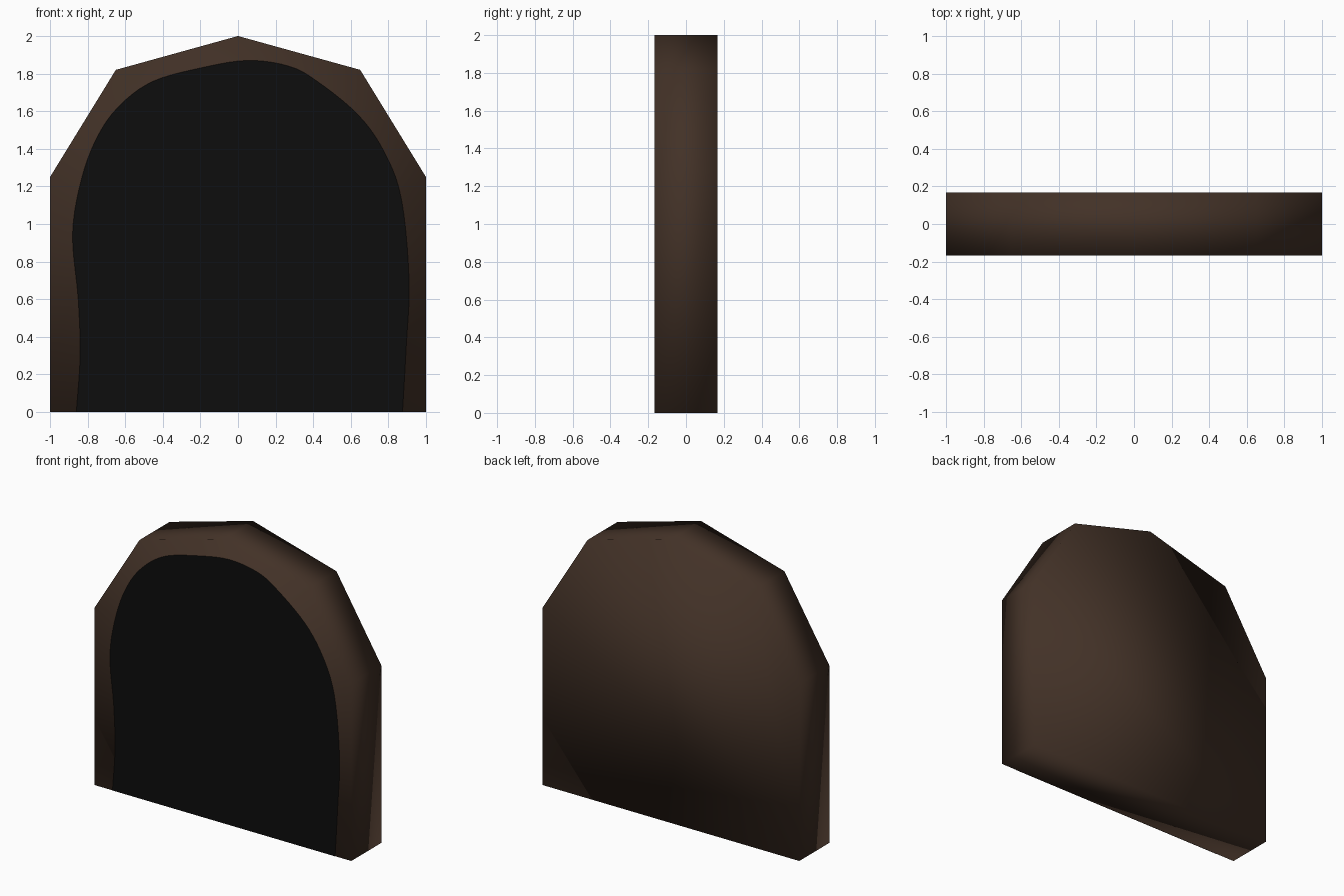
import bpy, bmesh
from mathutils import Vector

if "Cube" in bpy.data.objects:
    bpy.data.objects.remove(bpy.data.objects["Cube"])

DEPTH = 0.167


def material(name, rgb):
    m = bpy.data.materials.new(name)
    m.diffuse_color = (*rgb, 1)
    m.use_nodes = True
    m.node_tree.nodes["Principled BSDF"].inputs["Base Color"].default_value = m.diffuse_color
    return m


def make_object(name, bm, mat):
    bmesh.ops.recalc_face_normals(bm, faces=bm.faces) if len(bm.faces) > 1 else None
    me = bpy.data.meshes.new(name)
    bm.to_mesh(me)
    bm.free()
    me.materials.append(mat)
    ob = bpy.data.objects.new(name, me)
    bpy.context.collection.objects.link(ob)
    return ob


def smooth_curve(pts, steps=5):
    # Catmull-Rom through the points, ends left open
    p = [Vector(q) for q in pts]
    p = [2 * p[0] - p[1]] + p + [2 * p[-1] - p[-2]]
    out = []
    for a, b, c, d in zip(p, p[1:], p[2:], p[3:]):
        for i in range(steps):
            t = i / steps
            out.append(0.5 * (2 * b + (c - a) * t + (2 * a - 5 * b + 4 * c - d) * t * t
                              + (3 * b - a - 3 * c + d) * t ** 3))
    out.append(p[-2])
    return out


brown = material("dark brown", (0.055, 0.031, 0.020))
black = material("near black", (0.004, 0.004, 0.004))

# Arched slab: faceted half profile mirrored, extruded through the depth
half = [(1, 0), (1, 1.25), (0.65, 1.82)]
profile = half + [(0, 2)] + [(-x, z) for x, z in reversed(half)]
bm = bmesh.new()
face = bm.faces.new([bm.verts.new((x, -DEPTH, z)) for x, z in profile])
ext = bmesh.ops.extrude_face_region(bm, geom=[face], use_keep_orig=True)
for v in ext["geom"]:
    if isinstance(v, bmesh.types.BMVert):
        v.co.y = DEPTH
for f in bm.faces:
    f.smooth = True
make_object("arched_slab", bm, brown)

# Dark uneven opening painted on the front, a thin plate
outline = [(-0.86, 0), (-0.84, 0.3), (-0.85, 0.6), (-0.88, 0.95), (-0.83, 1.25),
           (-0.74, 1.48), (-0.62, 1.64), (-0.45, 1.76), (-0.2, 1.83), (0.05, 1.87),
           (0.27, 1.84), (0.42, 1.76), (0.64, 1.58), (0.78, 1.38), (0.87, 1.13),
           (0.91, 0.7), (0.895, 0.35), (0.875, 0)]
bm = bmesh.new()
bm.faces.new([bm.verts.new((p.x, -DEPTH - 0.002, max(p.y, 0)))
              for p in reversed(smooth_curve(outline))])
make_object("dark_opening", bm, black)
